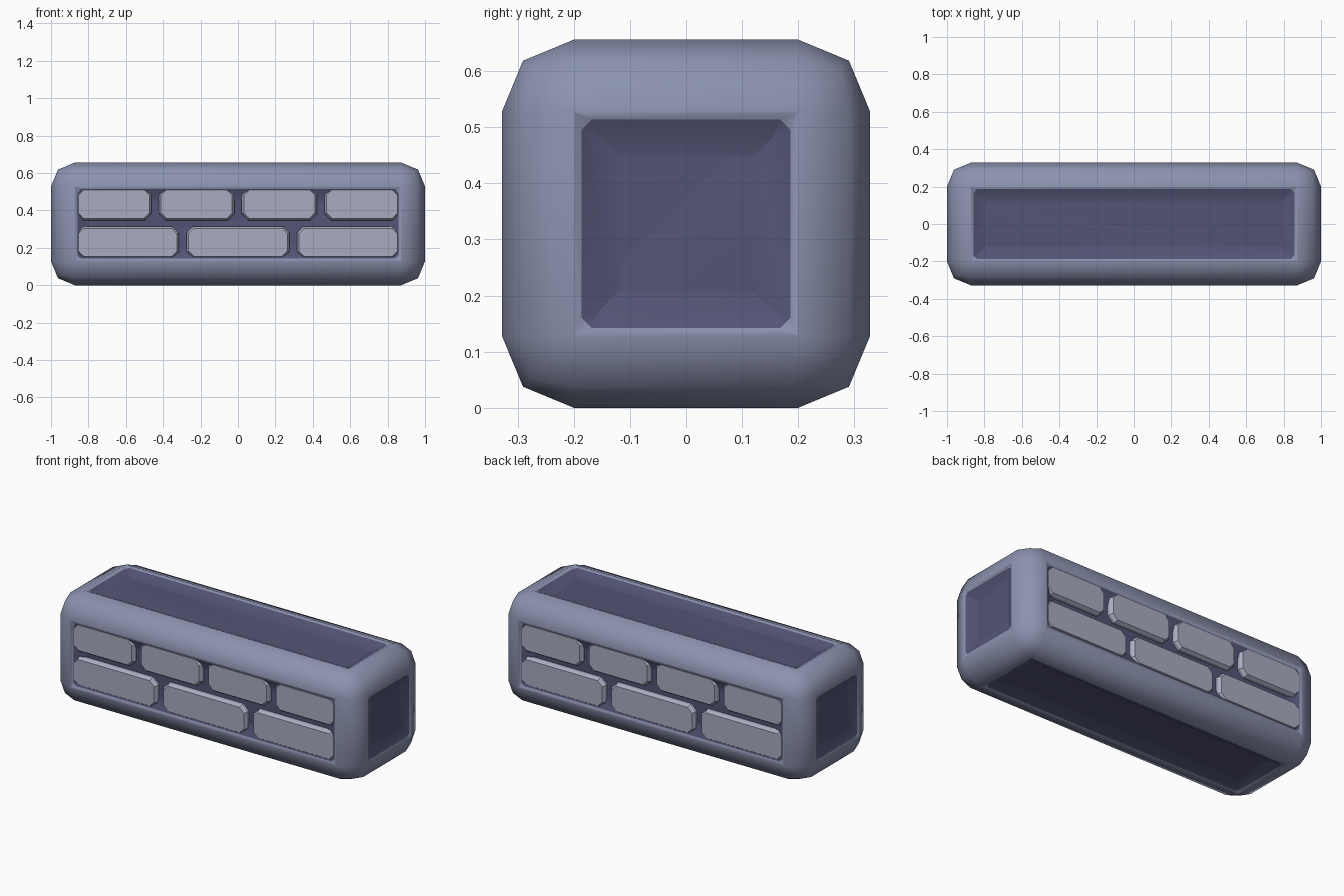
import bpy, bmesh, math
from mathutils import Matrix

cube = bpy.data.objects.get("Cube")
if cube:
    bpy.data.objects.remove(cube, do_unlink=True)

HALF_X, HALF_Y, HEIGHT = 1.0, 0.328, 0.656
MID_Z = HEIGHT / 2


def material(name, rgb):
    m = bpy.data.materials.new(name)
    m.use_nodes = True
    m.diffuse_color = (*rgb, 1)
    m.node_tree.nodes["Principled BSDF"].inputs["Base Color"].default_value = (*rgb, 1)
    return m


frame_mat = material("slate blue frame", (0.26, 0.29, 0.43))
panel_mat = material("dark indigo panel", (0.086, 0.090, 0.18))
brick_mat = material("pale grey brick", (0.40, 0.41, 0.53))


def finish(bm, name, mats, angle):
    bmesh.ops.recalc_face_normals(bm, faces=bm.faces)
    mesh = bpy.data.meshes.new(name)
    bm.to_mesh(mesh)
    bm.free()
    for m in mats:
        mesh.materials.append(m)
    ob = bpy.data.objects.new(name, mesh)
    bpy.context.collection.objects.link(ob)
    bpy.ops.object.select_all(action='DESELECT')
    ob.select_set(True)
    bpy.context.view_layer.objects.active = ob
    bpy.ops.object.shade_smooth_by_angle(angle=math.radians(angle))
    return ob


# Rounded block with a shallow dark recess in each of its six sides
def build_block():
    bm = bmesh.new()
    bmesh.ops.create_cube(bm, size=2)
    bmesh.ops.scale(bm, vec=(HALF_X, HALF_Y, MID_Z), verts=bm.verts)
    bmesh.ops.translate(bm, vec=(0, 0, MID_Z), verts=bm.verts)
    bmesh.ops.bevel(bm, geom=bm.edges[:], offset=0.128, segments=2,
                    profile=0.5, affect='EDGES')
    sides = sorted(bm.faces, key=lambda f: -f.calc_area())

    def is_side(f):
        return max(abs(c) for c in f.normal) > 0.999

    bm.normal_update()
    sides = [f for f in sides if is_side(f)]
    for f in sides:
        bmesh.ops.inset_individual(bm, faces=[f], thickness=0.02, depth=-0.007)
        # clip the corners of the opening
        bmesh.ops.bevel(bm, geom=f.verts[:], offset=0.018, segments=1,
                        affect='VERTICES')
    bm.normal_update()
    floors = [f for f in bm.faces if is_side(f) and len(f.verts) == 8]
    # sloping rim, then a flat floor
    for thickness, depth in ((0.065, -0.028), (0.02, -0.003)):
        rim = bmesh.ops.inset_individual(bm, faces=floors, thickness=thickness, depth=depth)
        for f in rim["faces"] + floors:
            f.material_index = 1
    return finish(bm, "rounded_block", [frame_mat, panel_mat], 50)


# Chamfered brick: clipped rectangle, raised in two steps towards the viewer
def build_brick(name, x0, x1, z0, z1, turn):
    cut = 0.035
    corners = [(x0 + cut, z0), (x1 - cut, z0), (x1, z0 + cut), (x1, z1 - cut),
               (x1 - cut, z1), (x0 + cut, z1), (x0, z1 - cut), (x0, z0 + cut)]
    bm = bmesh.new()
    face = bm.faces.new([bm.verts.new((x, -0.27, z)) for x, z in corners])
    bm.normal_update()
    bmesh.ops.inset_individual(bm, faces=[face], thickness=0, depth=0.036)
    bmesh.ops.inset_individual(bm, faces=[face], thickness=0.012, depth=0.016)
    bmesh.ops.rotate(bm, cent=(0, 0, 0), verts=bm.verts,
                     matrix=Matrix.Rotation(turn, 3, 'Z'))
    return finish(bm, name, [brick_mat], 30)


build_block()

# Two staggered rows of bricks on the front and the back
rows = {"upper": (4, 0.347, 0.52), "lower": (3, 0.143, 0.315)}
GAP, REACH = 0.04, 0.865
for side, turn in (("front", 0), ("back", math.pi)):
    for row, (count, z0, z1) in rows.items():
        width = (2 * REACH - GAP * (count - 1)) / count
        for i in range(count):
            x0 = -REACH + i * (width + GAP)
            build_brick(f"{side}_{row}_brick_{i + 1}", x0, x0 + width, z0, z1, turn)
